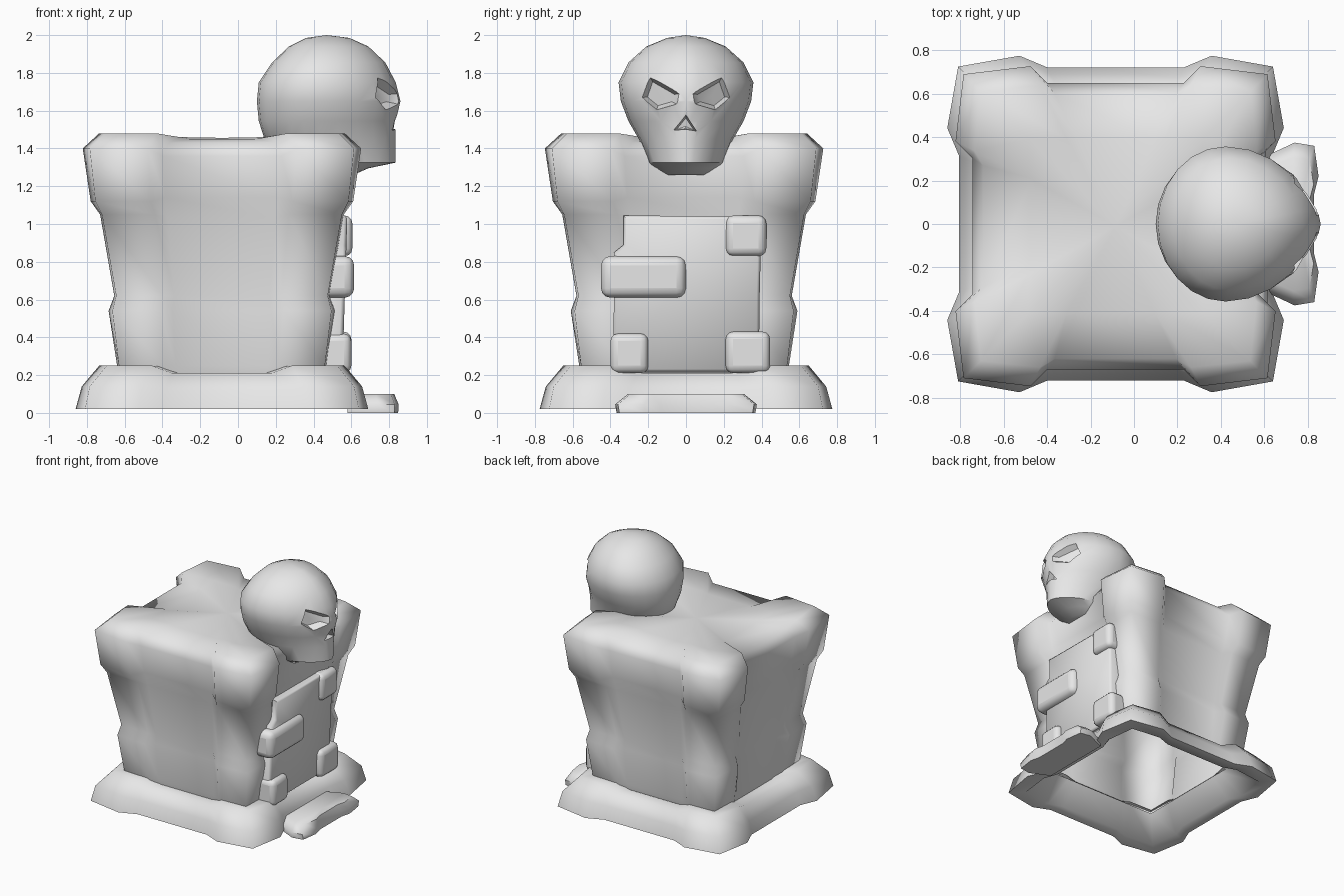
import bpy, bmesh, math
from mathutils import Vector

cube = bpy.data.objects.get("Cube")
if cube:
    bpy.data.objects.remove(cube, do_unlink=True)

stone = bpy.data.materials.new("pale_grey_stone")
stone.use_nodes = True
GREY = (0.8, 0.8, 0.8, 1)
stone.diffuse_color = GREY
stone.node_tree.nodes["Principled BSDF"].inputs["Base Color"].default_value = GREY

CX = -0.085  # middle of the plinth block


def smooth(ob, angle):
    bpy.ops.object.select_all(action="DESELECT")
    bpy.context.view_layer.objects.active = ob
    ob.select_set(True)
    bpy.ops.object.shade_smooth_by_angle(angle=math.radians(angle))


def finish(name, bm, angle=60, bevel=0):
    bmesh.ops.recalc_face_normals(bm, faces=bm.faces)
    mesh = bpy.data.meshes.new(name)
    bm.to_mesh(mesh)
    bm.free()
    mesh.materials.append(stone)
    ob = bpy.data.objects.new(name, mesh)
    bpy.context.collection.objects.link(ob)
    if bevel:
        mod = ob.modifiers.new("Bevel", "BEVEL")
        mod.width, mod.segments = bevel, 3
    if angle:
        smooth(ob, angle)
    return ob


def loft(rings, cap_start=False, cap_end=False):
    bm = bmesh.new()
    rows = [[bm.verts.new(p) for p in r] for r in rings]
    for a, b in zip(rows, rows[1:]):
        for i in range(len(a)):
            bm.faces.new((a[i - 1], a[i], b[i], b[i - 1]))
    for want, row in ((cap_start, rows[0]), (cap_end, rows[-1])):
        if want:
            hub = sum((v.co for v in row), Vector()) / len(row)
            mid = bm.verts.new(hub)
            for i in range(len(row)):
                bm.faces.new((row[i - 1], row[i], mid))
    return bm


def knobbed_ring(z, corner, bulge, neck, neck_z, bulge_at, neck_at, cy=0):
    """Square outline with swollen corners and recessed middles."""
    side = [(-corner, corner, z), (-bulge_at * corner, bulge, z),
            (-neck_at * corner, neck, neck_z), (neck_at * corner, neck, neck_z),
            (bulge_at * corner, bulge, z)]
    pts = []
    for k in range(4):
        c, s = round(math.cos(k * math.pi / 2)), round(math.sin(k * math.pi / 2))
        pts += [(CX + x * c + y * s, cy - x * s + y * c, h) for x, y, h in side]
    return pts


# Flared base frame: hollow skirt with a flat rim at the bottom
base = [(0.20, 0.51, 0.51, 0.51, 0.20), (0.02, 0.63, 0.66, 0.62, 0.02),
        (0.02, 0.725, 0.775, 0.72, 0.02), (0.14, 0.70, 0.742, 0.69, 0.12),
        (0.25, 0.61, 0.65, 0.62, 0.21), (0.245, 0.53, 0.53, 0.52, 0.21)]
finish("base_frame", loft([knobbed_ring(*r, 0.61, 0.43) for r in base]), 100)

# Main block with corner swellings and a gently sagging top
body = [(0.20, 0.53, 0.54, 0.52, 0.20), (0.25, 0.545, 0.555, 0.53, 0.25),
        (0.54, 0.58, 0.60, 0.55, 0.54), (0.62, 0.56, 0.57, 0.555, 0.62),
        (1.05, 0.635, 0.645, 0.61, 1.03), (1.12, 0.67, 0.695, 0.635, 1.14),
        (1.40, 0.70, 0.737, 0.66, 1.36), (1.48, 0.62, 0.65, 0.61, 1.43),
        (1.46, 0.40, 0.40, 0.40, 1.45)]
finish("main_block", loft([knobbed_ring(*r, 0.56, 0.45, -0.01) for r in body],
                          cap_end=True), 110)

# Door panel, its face leaning slightly with the wall
DOOR_BACK = 0.42
panel = [(-0.385, 0.215), (0.385, 0.215), (0.39, 0.62), (0.40, 1.04),
         (-0.33, 1.045), (-0.33, 0.89), (-0.38, 0.85)]


def panel_ring(x, lean, k):
    return [(x + lean * (z - 0.6), y * k, 0.63 + (z - 0.63) * k) for y, z in panel]


finish("door_panel", loft([panel_ring(DOOR_BACK, 0.08, 1), panel_ring(0.545, 0.04, 1),
                           panel_ring(0.565, 0.03, 0.96)], False, True))


def door_stone(name, x1, y0, y1, z0, z1, bevel):
    bm = bmesh.new()
    bmesh.ops.create_cube(bm, size=1)
    for v in bm.verts:
        x, y, z = v.co + Vector((0.5, 0.5, 0.5))
        v.co = (DOOR_BACK + (x1 - DOOR_BACK) * x, y0 + (y1 - y0) * y, z0 + (z1 - z0) * z)
    finish(name, bm, 60, bevel)


# Raised stones around the door
door_stone("door_stone_top", 0.605, 0.21, 0.425, 0.83, 1.045, 0.04)
door_stone("door_stone_middle", 0.615, -0.45, 0.0, 0.61, 0.83, 0.05)
door_stone("door_stone_lower_front", 0.60, -0.40, -0.20, 0.21, 0.42, 0.04)
door_stone("door_stone_lower_back", 0.60, 0.21, 0.445, 0.21, 0.43, 0.04)

# Doorstep slab
half = [(0.58, 0.30), (0.74, 0.375), (0.83, 0.36), (0.85, 0.22), (0.83, 0.14)]
outline = half + [(x, -y) for x, y in reversed(half)]


def step_ring(z, kx, ky):
    return [(0.66 + (x - 0.66) * kx, y * ky, z) for x, y in outline]


finish("doorstep", loft([step_ring(0, 0.99, 0.98), step_ring(0.045, 1, 1),
                         step_ring(0.10, 0.88, 0.82)], True, True))

# Skull: level outlines as (height, back, front, half width)
levels = [(1.26, 0.42, 0.61, 0.12), (1.295, 0.30, 0.69, 0.175),
          (1.325, 0.26, 0.835, 0.20), (1.45, 0.14, 0.835, 0.25),
          (1.545, 0.11, 0.835, 0.305), (1.65, 0.10, 0.86, 0.345),
          (1.75, 0.11, 0.835, 0.357), (1.855, 0.18, 0.78, 0.305),
          (1.94, 0.27, 0.69, 0.21), (1.985, 0.36, 0.59, 0.10)]


def skull_ring(z, back, front, width):
    mid = back + (front - back) * 0.43
    pts = []
    for k in range(24):
        a = k * math.tau / 24
        c, s = math.cos(a), math.sin(a)
        reach = front - mid if c > 0 else mid - back
        power = 1.2 if c > 0 else 1.0
        pts.append((mid + reach * c, math.copysign(width * abs(s) ** power, s), z))
    return pts


bm = loft([skull_ring(*r) for r in levels], True, True)
crown = max((v for v in bm.verts if len(v.link_edges) > 6), key=lambda v: v.co.z)
crown.co.z = 2.0
skull = finish("skull", bm, 0)


def carve(points, floor):
    """Cut a tapering socket into the face; floor(y) gives its depth line."""
    cy = sum(p[0] for p in points) / len(points)
    cz = sum(p[1] for p in points) / len(points)

    def ring(k, x_of):
        return [(x_of(y), cy + (y - cy) * k, cz + (z - cz) * k) for y, z in points]

    cutter = finish("socket_cutter",
                    loft([ring(0.7, floor), ring(1, lambda y: floor(y) + 0.06),
                          ring(1.4, lambda y: 1.0)], True, True), 0)
    cutter.hide_render = True
    mod = skull.modifiers.new("Socket", "BOOLEAN")
    mod.operation, mod.object, mod.solver = "DIFFERENCE", cutter, "EXACT"
    bpy.context.view_layer.objects.active = skull
    bpy.ops.object.modifier_apply(modifier=mod.name)
    bpy.data.objects.remove(cutter, do_unlink=True)


# Eye sockets and nose hole
eye = [(0.195, 1.785), (0.03, 1.69), (0.05, 1.635), (0.155, 1.605), (0.235, 1.67)]
for side in (1, -1):
    carve([(y * side, z) for y, z in eye], lambda y: 0.815 - 0.6 * abs(y))
carve([(0, 1.58), (-0.07, 1.495), (0, 1.50), (0.06, 1.49)], lambda y: 0.79 - 0.3 * abs(y))
smooth(skull, 40)
